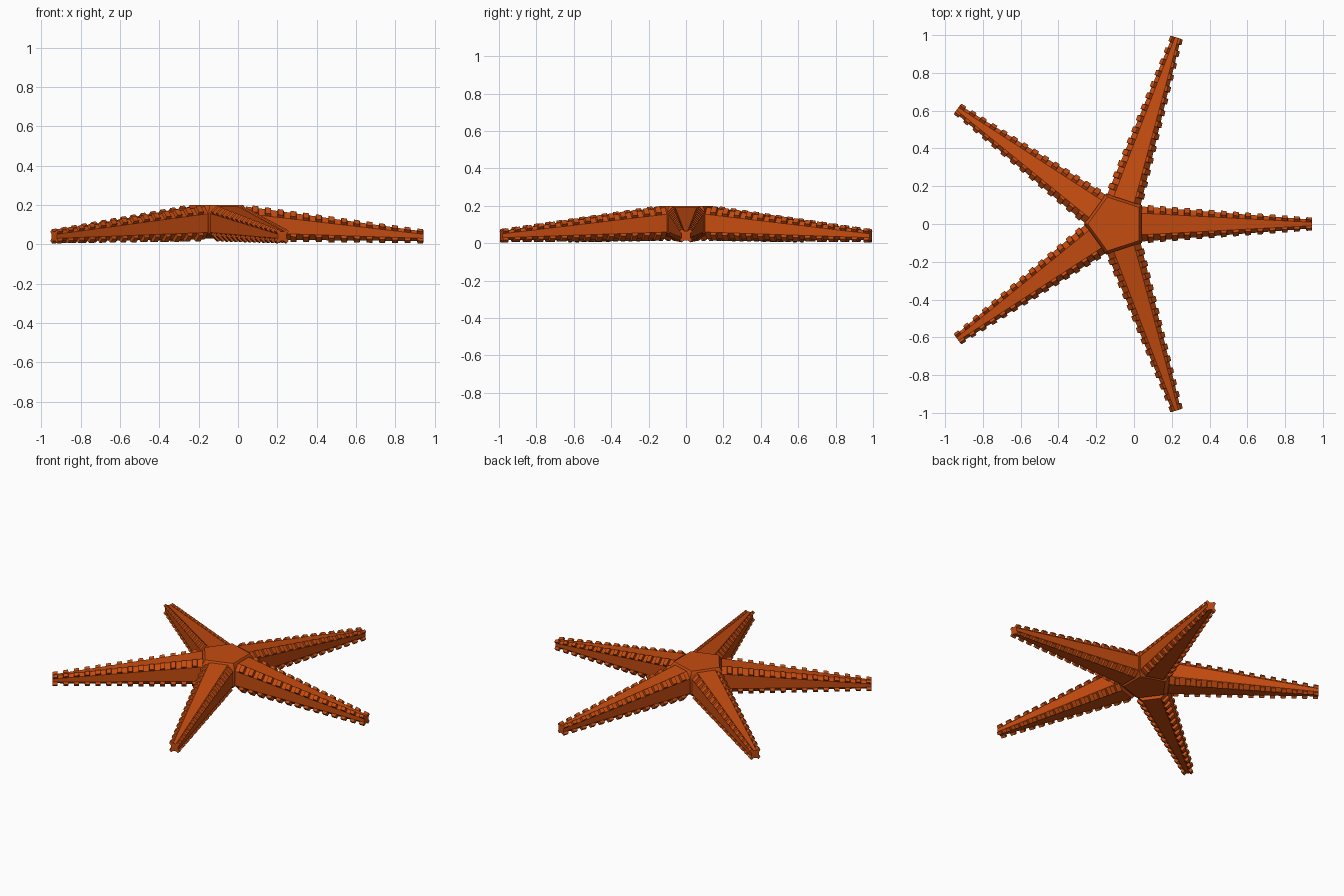
import bpy, bmesh, math
from mathutils import Vector, Matrix

if "Cube" in bpy.data.objects:
    bpy.data.objects.remove(bpy.data.objects["Cube"])

CENTRE_X = -0.095          # hub centre so the whole model is centred
ROOT, TIP, SEGS = 0.135, 1.038, 28

orange = bpy.data.materials.new("burnt orange")
orange.diffuse_color = (0.56, 0.072, 0.005, 1)
orange.use_nodes = True
orange.node_tree.nodes["Principled BSDF"].inputs["Base Color"].default_value = orange.diffuse_color


def finish(bm, name):
    bmesh.ops.recalc_face_normals(bm, faces=bm.faces)
    me = bpy.data.meshes.new(name)
    bm.to_mesh(me)
    bm.free()
    me.materials.append(orange)
    ob = bpy.data.objects.new(name, me)
    bpy.context.collection.objects.link(ob)
    bpy.ops.object.select_all(action='DESELECT')
    ob.select_set(True)
    bpy.context.view_layer.objects.active = ob
    bpy.ops.object.shade_smooth_by_angle(angle=math.radians(35))
    return ob


def lerp(a, b, t):
    return a + (b - a) * t


# Chamfered box section of an arm, at fraction t of its length
def section(t):
    w = lerp(0.093, 0.023, t)
    top, bot = lerp(0.192, 0.065, t), lerp(0.024, 0.016, t)
    c = lerp(0.036, 0.014, t)
    return [(w, bot + c), (w, top - c), (w - c, top), (c - w, top),
            (-w, top - c), (-w, bot + c), (c - w, bot), (w - c, bot)]


# Arm with four rows of studs raised from its chamfered corners
def make_arm(k):
    bm = bmesh.new()
    rings = []
    for i in range(SEGS + 1):
        t = i / SEGS
        x = lerp(ROOT, TIP, t)
        rings.append([bm.verts.new((x, y, z)) for y, z in section(t)])
    studs = []
    for i in range(SEGS):
        a, b = rings[i], rings[i + 1]
        for j in range(8):
            n = (j + 1) % 8
            f = bm.faces.new((a[j], a[n], b[n], b[j]))
            if i % 2 and j % 2:
                studs.append((f, j))
    bm.faces.new(rings[0])
    bm.faces.new(rings[-1])
    for f, j in studs:
        sy = 1 if j in (1, 7) else -1
        sz = 1 if j in (1, 3) else -1
        new = bmesh.ops.extrude_discrete_faces(bm, faces=[f])["faces"][0]
        mid = new.calc_center_median()
        for v in new.verts:
            v.co = mid + (v.co - mid) * 0.88 + Vector((0, sy * 0.012, sz * 0.012))
    bm.transform(Matrix.Translation((CENTRE_X, 0, 0))
                 @ Matrix.Rotation(math.radians(72 * k), 4, 'Z'))
    finish(bm, f"arm_{k + 1}")


for k in range(5):
    make_arm(k)

# Pentagonal hub with corners in the valleys between the arms
bm = bmesh.new()
loops = []
for r, z in ((0.135, 0.03), (0.17, 0.055), (0.17, 0.175), (0.15, 0.2)):
    loops.append([bm.verts.new((CENTRE_X + r * math.cos(math.radians(36 + 72 * i)),
                                r * math.sin(math.radians(36 + 72 * i)), z))
                  for i in range(5)])
for a, b in zip(loops, loops[1:]):
    for i in range(5):
        n = (i + 1) % 5
        bm.faces.new((a[i], a[n], b[n], b[i]))
bm.faces.new(loops[0])
bm.faces.new(loops[-1])
finish(bm, "central_body")
